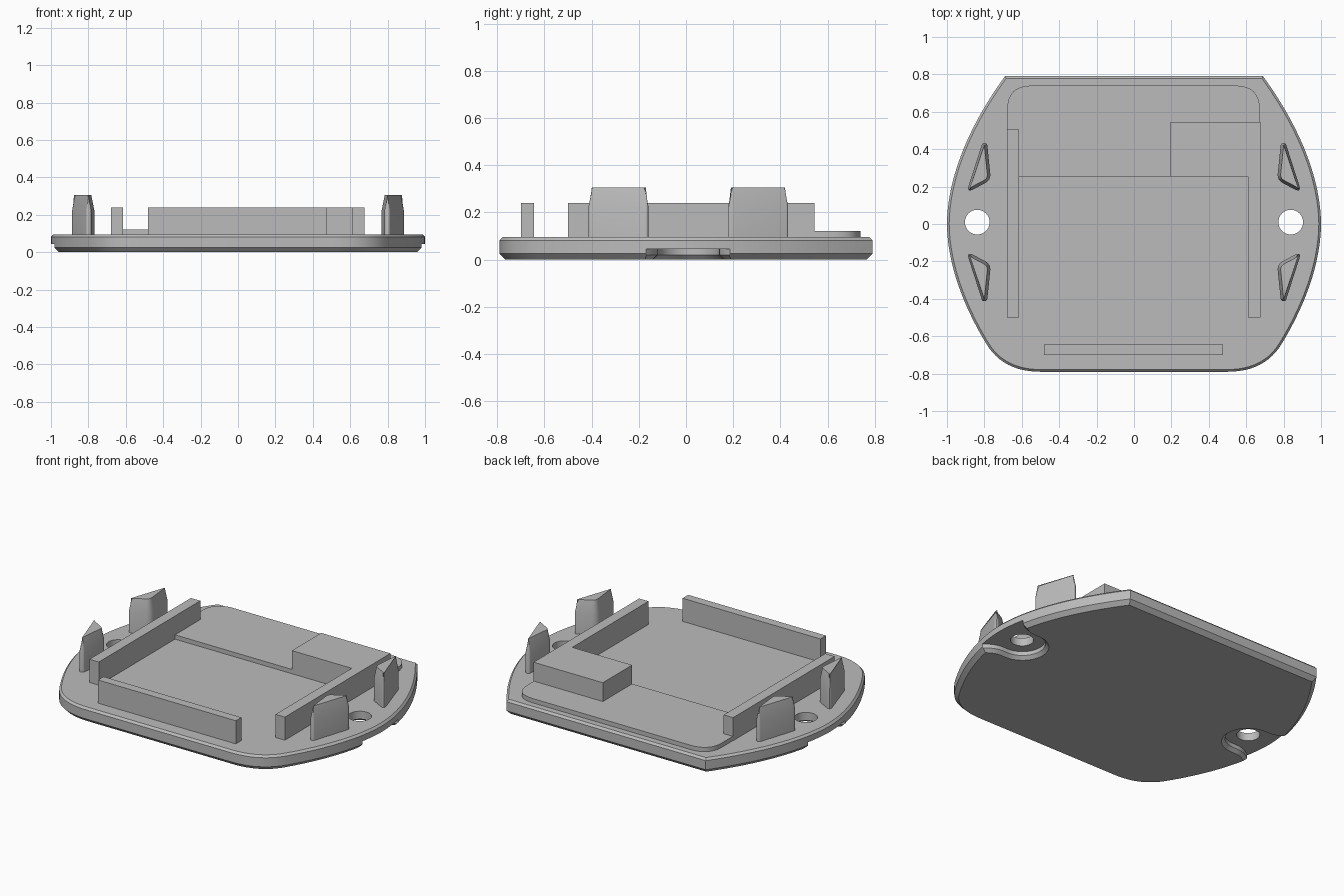
import bpy, bmesh, math
from mathutils import Vector

cube = bpy.data.objects.get("Cube")
if cube:
    bpy.data.objects.remove(cube, do_unlink=True)

grey = bpy.data.materials.new("plain_grey")
grey.use_nodes = True
grey.diffuse_color = (0.5, 0.5, 0.5, 1)
grey.node_tree.nodes["Principled BSDF"].inputs["Base Color"].default_value = (0.5, 0.5, 0.5, 1)


def curve(a, c, b, n=10):
    """Quadratic curve from a to b pulled towards c."""
    a, b, c = Vector(a), Vector(b), Vector(c)
    return [a * (1 - t) ** 2 + c * 2 * t * (1 - t) + b * t * t for t in (i / n for i in range(n + 1))]


def rounded(points, cuts, n=8):
    """Polygon with each corner cut back by its distance and rounded."""
    out, pts = [], [Vector(p) for p in points]
    for i, p in enumerate(pts):
        if cuts[i] == 0:
            out.append(p)
            continue
        before = p + (pts[i - 1] - p).normalized() * cuts[i]
        after = p + (pts[(i + 1) % len(pts)] - p).normalized() * cuts[i]
        out += curve(before, p, after, n)
    return out


def inset(loop, d):
    """Mitred inward offset of a counter-clockwise loop."""
    out = []
    for i, p in enumerate(loop):
        e1 = (p - loop[i - 1]).normalized()
        e2 = (loop[(i + 1) % len(loop)] - p).normalized()
        n1, n2 = Vector((-e1.y, e1.x)), Vector((-e2.y, e2.x))
        out.append(p + (n1 + n2) * d / (1 + n1.dot(n2)))
    return out


def loft(name, layers):
    """Solid through stacked (loop, z) layers."""
    bm = bmesh.new()
    rings = [[bm.verts.new((p[0], p[1], z)) for p in loop] for loop, z in layers]
    bm.faces.new(rings[0][::-1])
    bm.faces.new(rings[-1])
    for low, high in zip(rings, rings[1:]):
        for i in range(len(low)):
            j = (i + 1) % len(low)
            bm.faces.new((low[i], low[j], high[j], high[i]))
    bmesh.ops.recalc_face_normals(bm, faces=bm.faces)
    mesh = bpy.data.meshes.new(name)
    bm.to_mesh(mesh)
    bm.free()
    mesh.materials.append(grey)
    ob = bpy.data.objects.new(name, mesh)
    bpy.context.collection.objects.link(ob)
    return ob


def activate(ob):
    bpy.ops.object.select_all(action='DESELECT')
    ob.select_set(True)
    bpy.context.view_layer.objects.active = ob


def smooth(ob):
    activate(ob)
    bpy.ops.object.shade_smooth_by_angle(angle=math.radians(25))


def cut(ob, cutter):
    activate(ob)
    mod = ob.modifiers.new("cut", 'BOOLEAN')
    mod.operation, mod.solver, mod.object = 'DIFFERENCE', 'EXACT', cutter
    bpy.ops.object.modifier_apply(modifier=mod.name)
    bpy.data.objects.remove(cutter, do_unlink=True)


def mirror_loop(loop, sx, sy=1, cy=0.0):
    """Mirror a loop and keep it counter-clockwise."""
    out = [Vector((p.x * sx, cy + (p.y - cy) * sy)) for p in loop]
    return out if sx * sy > 0 else out[::-1]


# Base plate: bowed sides, rounded front corners, sharp back corners
DECK = 0.095
half = curve((0.5, -0.79), (0.70, -0.79), (0.79, -0.64), 12)
for i in range(1, 41):
    y = -0.64 + 1.43 * i / 40
    half.append(Vector((1 - 0.31 * (abs(y) / 0.79) ** 1.85, y)))
outline = half + [Vector((-p.x, p.y)) for p in reversed(half)]
plate = loft("base_plate", [(inset(outline, 0.025), 0), (outline, 0.025),
                            (outline, 0.082), (inset(outline, 0.012), DECK)])

# Screw holes and flared pockets under them
CY = 0.01
arc = [Vector((0.835 + 0.13 * math.cos(a), CY + 0.13 * math.sin(a)))
       for a in (math.pi / 2 + math.pi * i / 20 for i in range(21))]
flare = curve((0.87, CY - 0.13), (0.97, CY - 0.13), (1.06, CY - 0.28), 8)
pocket = arc + flare + [Vector((p.x, 2 * CY - p.y)) for p in reversed(flare)]
ring = [Vector((0.838 + 0.066 * math.cos(a), CY + 0.066 * math.sin(a)))
        for a in (math.tau * i / 40 for i in range(40))]
for side in (1, -1):
    p = mirror_loop(pocket, side)
    wide = inset(p, -0.02)
    cut(plate, loft("pocket_cutter", [(wide, -0.05), (wide, 0), (p, 0.02), (p, 0.045)]))
    h = mirror_loop(ring, side)
    cut(plate, loft("hole_cutter", [(h, -0.1), (h, 0.3)]))
smooth(plate)

# Four tapered clip pegs of rounded triangular section
peg = rounded([(0.765, 0.235), (0.897, 0.165), (0.81, 0.435), (0.785, 0.43)],
              [0.035, 0.045, 0.012, 0.012], 6)
for side, s_name in ((1, "left"), (-1, "right")):
    for end, e_name in ((1, "back"), (-1, "front")):
        p = mirror_loop(peg, side, end, CY)
        smooth(loft(f"{e_name}_{s_name}_peg",
                    [(p, 0.07), (p, 0.225), (inset(p, 0.016), 0.305)]))

# Low raised pad at the back with rounded rear corners
pad = rounded([(-0.678, 0.255), (0.673, 0.255), (0.673, 0.74), (-0.678, 0.74)],
              [0, 0, 0.13, 0.13])
smooth(loft("raised_pad", [(pad, 0.07), (pad, 0.122)]))


def block(name, pts):
    loft(name, [(pts, 0.07), (pts, 0.24)])


# Upright retaining walls
block("right_wall", [(-0.68, -0.5), (-0.615, -0.5), (-0.615, 0.505), (-0.68, 0.505)])
block("front_wall", [(-0.48, -0.7), (0.475, -0.7), (0.475, -0.645), (-0.48, -0.645)])
block("left_wall_and_corner_block",
      [(0.61, -0.5), (0.675, -0.5), (0.675, 0.545), (0.195, 0.545), (0.195, 0.255), (0.61, 0.255)])
